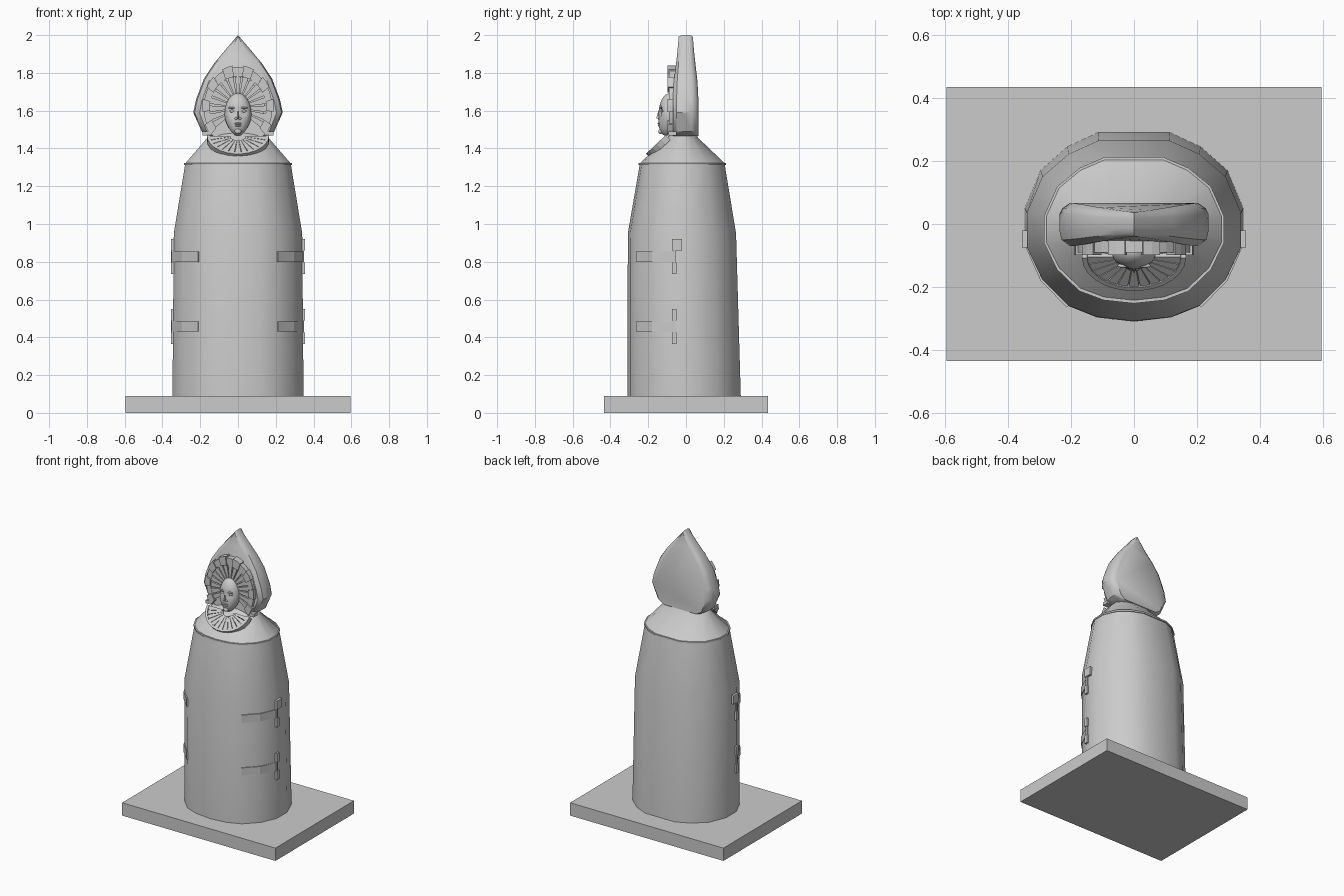
import bpy, bmesh
from math import sin, cos, pi, radians
from mathutils import Vector

cube = bpy.data.objects.get("Cube")
if cube:
    bpy.data.objects.remove(cube, do_unlink=True)

stone = bpy.data.materials.new("grey_stone")
stone.use_nodes = True
stone.diffuse_color = (0.6, 0.6, 0.6, 1)
stone.node_tree.nodes["Principled BSDF"].inputs["Base Color"].default_value = (0.6, 0.6, 0.6, 1)


def finish(name, bm, smooth=None):
    bmesh.ops.recalc_face_normals(bm, faces=bm.faces)
    mesh = bpy.data.meshes.new(name)
    bm.to_mesh(mesh)
    bm.free()
    mesh.materials.append(stone)
    ob = bpy.data.objects.new(name, mesh)
    bpy.context.collection.objects.link(ob)
    if smooth:
        bpy.ops.object.select_all(action='DESELECT')
        ob.select_set(True)
        bpy.context.view_layer.objects.active = ob
        bpy.ops.object.shade_smooth_by_angle(angle=radians(smooth))
    return ob


def add_loft(bm, rings):
    """Skin closed rings of equal length and cap both ends."""
    loops = [[bm.verts.new(p) for p in ring] for ring in rings]
    n = len(loops[0])
    for a, b in zip(loops, loops[1:]):
        for i in range(n):
            j = (i + 1) % n
            bm.faces.new((a[i], a[j], b[j], b[i]))
    bm.faces.new(loops[0])
    bm.faces.new(loops[-1])


def add_box(bm, lo, hi):
    corners = [(lo[0], lo[1]), (hi[0], lo[1]), (hi[0], hi[1]), (lo[0], hi[1])]
    add_loft(bm, [[(x, y, z) for x, y in corners] for z in (lo[2], hi[2])])


def add_ball(bm, centre, size, u=16, v=12):
    ball = bmesh.ops.create_uvsphere(bm, u_segments=u, v_segments=v, radius=1)["verts"]
    for p in ball:
        p.co = Vector(c + q * s for c, q, s in zip(centre, p.co, size))
    return ball


# Plinth
bm = bmesh.new()
add_box(bm, (-0.595, -0.435, 0), (0.595, 0.435, 0.09))
finish("plinth", bm)

# Robe cross-section: right half mirrored to the left
half = [(0, -1), (0.34, -0.955), (0.61, -0.83), (0.855, -0.54), (1, -0.18),
        (1, 0.2), (0.855, 0.6), (0.61, 0.85), (0.33, 1)]
section = half + [(-x, y) for x, y in reversed(half[1:])]


def ring(z, width, front, back):
    mid, depth = (front + back) / 2, (back - front) / 2
    return [(x * width, mid + y * depth, z) for x, y in section]


bm = bmesh.new()
add_loft(bm, [ring(0.09, 0.347, -0.31, 0.29), ring(0.95, 0.34, -0.308, 0.265),
              ring(1.315, 0.28, -0.245, 0.205)])
finish("robe", bm, 35)

bm = bmesh.new()
add_loft(bm, [ring(1.312, 0.277, -0.243, 0.203), ring(1.312, 0.285, -0.252, 0.212),
              ring(1.323, 0.285, -0.252, 0.212), ring(1.323, 0.277, -0.243, 0.203)])
finish("robe_rim", bm, 30)

bm = bmesh.new()
add_loft(bm, [ring(1.32, 0.28, -0.245, 0.207), ring(1.455, 0.163, -0.105, 0.065),
              ring(1.49, 0.13, -0.06, 0.05)])
finish("shoulders", bm, 30)

# Pointed hood
edge = [(0.06, 1.93), (0.127, 1.85), (0.18, 1.77), (0.222, 1.66), (0.237, 1.59),
        (0.192, 1.49), (0.15, 1.465)]
outline = [(0, 2.0)] + edge + [(-x, z) for x, z in reversed(edge)]


def hood_layer(y, shrink):
    pts = []
    for x, z in outline:
        taper = 1 - 0.45 * max(0, z - 1.72) / 0.28
        low = z if z < 1.52 else 1.55 + (z - 1.55) * (1 + shrink) / 2
        if z == 2.0:
            low = 2.0 - 0.06 * (1 - shrink)
        pts.append((x * shrink, y * taper, low))
    return pts


bm = bmesh.new()
add_loft(bm, [hood_layer(-0.07, 0.86), hood_layer(-0.05, 0.97), hood_layer(-0.02, 1),
              hood_layer(0.03, 1), hood_layer(0.05, 0.96), hood_layer(0.066, 0.86)])
finish("hood", bm, 35)


# Headdress made of wedge-shaped pieces around the face
def add_wedge(bm, a0, a1, inner, outer, y_front, y_back, centre=1.615):
    def at(a, r):
        return r[0] * cos(a), centre + r[1] * sin(a)
    mid = (a0 + a1) / 2
    flat = [at(a0, inner), at(a0, outer), at(mid, outer), at(a1, outer), at(a1, inner)]
    add_loft(bm, [[(x, y, z) for x, z in flat] for y in (y_front, y_back)])


start, end = radians(-40), radians(220)
bm = bmesh.new()
count = 17
for i in range(count):
    step = (end - start) / count
    a = start + i * step
    add_wedge(bm, a + 0.03, a + step - 0.03, (0.06, 0.075), (0.15, 0.165), -0.088, -0.05)
finish("inner_headdress", bm)

bm = bmesh.new()
count = 15
for i in range(count):
    step = (end - start) / count
    a = start + i * step
    odd = i % 2
    add_wedge(bm, a, a + step, (0.15, 0.167), (0.19 - odd * 0.008, 0.226 - odd * 0.01),
              -0.098 + odd * 0.008, -0.05)
finish("outer_headdress", bm)

bm = bmesh.new()
add_wedge(bm, start, pi / 2, (0, 0), (0.165, 0.18), -0.075, -0.05)
add_wedge(bm, pi / 2, end, (0, 0), (0.165, 0.18), -0.075, -0.05)
for s in (-1, 1):
    add_box(bm, (s * 0.165 - 0.022, -0.092, 1.468), (s * 0.165 + 0.022, -0.05, 1.49))
finish("headdress_backing", bm)

# Face
bm = bmesh.new()
for p in add_ball(bm, (0, -0.085, 1.58), (0.071, 0.06, 0.113), 28, 20):
    if p.co.z < 1.56:
        p.co.x *= 1 - 2.2 * (1.56 - p.co.z)
        p.co.y -= 0.2 * (1.56 - p.co.z)
    # Eye sockets
    for s in (-1, 1):
        d = (p.co.x - s * 0.03) ** 2 + (p.co.z - 1.598) ** 2
        if d < 0.0004 and p.co.y < -0.1:
            p.co.y += 0.009
finish("face", bm, 60)

bm = bmesh.new()
for s in (-1, 1):
    add_ball(bm, (s * 0.03, -0.126, 1.597), (0.015, 0.008, 0.007))
    add_ball(bm, (s * 0.031, -0.132, 1.615), (0.022, 0.007, 0.005))
    add_ball(bm, (s * 0.01, -0.14, 1.558), (0.008, 0.009, 0.007))
finish("eyes_brows_and_nostrils", bm, 60)

bm = bmesh.new()
add_loft(bm, [[(-0.013, -0.125, 1.552), (0, -0.158, 1.56), (0.013, -0.125, 1.552)],
              [(-0.008, -0.125, 1.612), (0, -0.142, 1.612), (0.008, -0.125, 1.612)]])
finish("nose", bm, 40)

bm = bmesh.new()
add_ball(bm, (0, -0.139, 1.532), (0.021, 0.011, 0.006))
add_ball(bm, (0, -0.138, 1.521), (0.018, 0.011, 0.006))
add_ball(bm, (0, -0.135, 1.49), (0.018, 0.012, 0.014))
finish("lips_and_chin", bm, 60)


# Fan collar lying on the front of the shoulders
def collar_point(a, r, lift):
    return (0.165 * r * cos(a), -0.1 - 0.105 * r * sin(a) - lift * 0.7,
            1.463 - 0.1 * r * sin(a) + lift * 0.7)


def add_collar_piece(bm, a0, a1, r0, r1, lift):
    flat = [(a0, r0), (a0, r1), (a1, r1), (a1, r0)]
    add_loft(bm, [[collar_point(a, r, h) for a, r in flat] for h in (-0.025, lift)])


petals, rim = bmesh.new(), bmesh.new()
for i in range(13):
    a, step = pi * i / 13, pi / 13
    add_collar_piece(petals, a + 0.012, a + step - 0.012, 0.25, 0.9, 0.006)
    add_collar_piece(rim, a, a + step, 0.9, 1, 0.011)
finish("collar_petals", petals)
finish("collar_rim", rim)

# Side straps and hinges, mirrored left and right
straps, hinges = bmesh.new(), bmesh.new()
path = [(0.21, -0.262), (0.293, -0.178), (0.343, -0.065)]
for s in (-1, 1):
    for z in (0.43, 0.80):
        loop = [(s * (x + 0.003), y - 0.003) for x, y in path]
        loop += [(s * (x - 0.012), y + 0.012) for x, y in reversed(path)]
        add_loft(straps, [[(x, y, h) for x, y in loop] for h in (z, z + 0.055)])
        x0, x1 = sorted((s * 0.325, s * 0.356))
        x2 = s * 0.35
        lo, hi = min(x0, x2), max(x0, x2)
        add_box(hinges, (x0, -0.075, z - 0.065), (x1, -0.05, z - 0.005))
        add_box(hinges, (lo, -0.07, z - 0.005), (hi, -0.055, z + 0.06))
        add_box(hinges, (x0, -0.075, z + 0.06), (x1, -0.05 if z < 0.5 else -0.02, z + 0.12))
finish("straps", straps)
finish("hinges", hinges)
